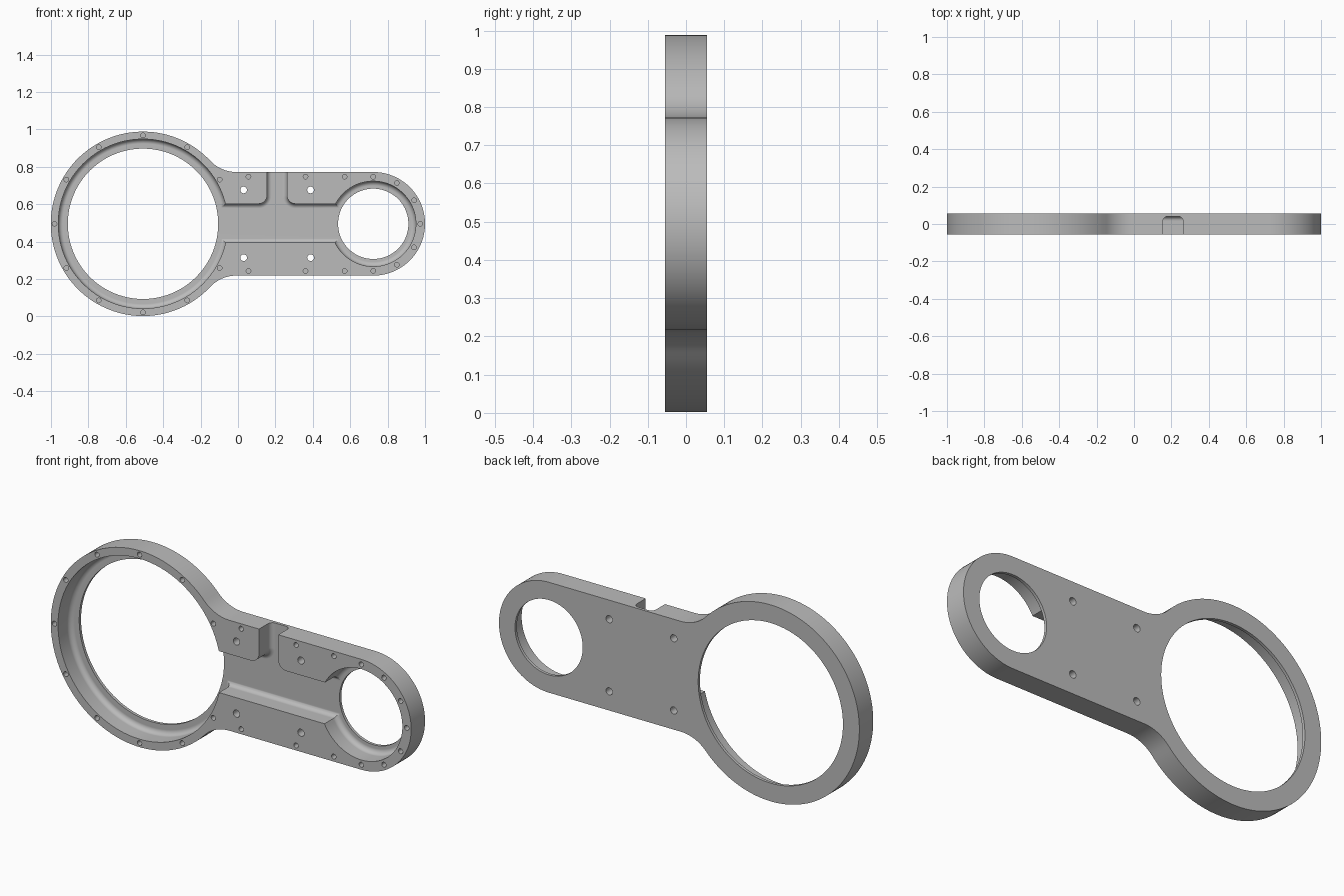
import bpy, bmesh, math

if "Cube" in bpy.data.objects:
    bpy.data.objects.remove(bpy.data.objects["Cube"])

FRONT, BACK, FLOOR = -0.055, 0.055, 0.04
ZC = 0.495                          # height of the symmetry axis
BIG, SMALL = (-0.508, ZC), (0.723, ZC)
BIG_R, SMALL_R = 0.493, 0.277


def arc(c, r, a0, a1, n):
    """Points on an arc in the x-z plane, angles in degrees."""
    return [(c[0] + r * math.cos(math.radians(a0 + (a1 - a0) * i / n)),
             c[1] + r * math.sin(math.radians(a0 + (a1 - a0) * i / n)))
            for i in range(n + 1)]


def circle(c, r, n):
    return arc(c, r, 0, 360, n)[:-1]


def prisms(name, outlines, y0, y1, fillet=0):
    """Extrude x-z outlines along y, with an optional round on the y1 rim."""
    bm = bmesh.new()
    for pts in outlines:
        face = bm.faces.new([bm.verts.new((x, y0, z)) for x, z in pts])
        new = bmesh.ops.extrude_face_region(bm, geom=[face])["geom"]
        for v in new:
            if isinstance(v, bmesh.types.BMVert):
                v.co.y = y1
        if fillet:
            rim = [e for e in new if isinstance(e, bmesh.types.BMEdge)]
            bmesh.ops.bevel(bm, geom=rim, offset=fillet, segments=5,
                            profile=0.5, affect='EDGES')
    bmesh.ops.recalc_face_normals(bm, faces=bm.faces[:])
    mesh = bpy.data.meshes.new(name)
    bm.to_mesh(mesh)
    bm.free()
    ob = bpy.data.objects.new(name, mesh)
    bpy.context.collection.objects.link(ob)
    return ob


def cut(body, cutter):
    cutter.hide_render = True
    mod = body.modifiers.new(cutter.name, 'BOOLEAN')
    mod.operation, mod.solver, mod.object = 'DIFFERENCE', 'EXACT', cutter
    bpy.context.view_layer.objects.active = body
    bpy.ops.object.modifier_apply(modifier=mod.name)
    bpy.data.objects.remove(cutter)


# Body outline: big ring, concave neck fillets, rounded small end
neck_r = 0.19
dz = SMALL_R + neck_r
dx = math.sqrt((BIG_R + neck_r) ** 2 - dz ** 2)
a = math.degrees(math.atan2(dz, dx))
upper, lower = (BIG[0] + dx, ZC + dz), (BIG[0] + dx, ZC - dz)
outline = (arc(BIG, BIG_R, a, 360 - a, 96)
           + arc(lower, neck_r, 180 - a, 90, 10)[1:]
           + arc(SMALL, SMALL_R, -90, 90, 48)
           + arc(upper, neck_r, 270, 180 + a, 10)[:-1])
body = prisms("housing_plate", [outline], FRONT, BACK)

# Counterbores with rounded floor edges
for c, r in ((BIG, 0.453), (SMALL, 0.228)):
    cut(body, prisms("counterbore", [circle(c, r, 96)], -0.2, FLOOR, 0.025))

# Channel between the bores, with a side slot through the top edge
x0, x1, z0, z1, cr = 0.155, 0.262, 0.394, 0.602, 0.045
channel = ([(-0.3, z0), (0.7, z0), (0.7, z1)]
           + arc((x1 + cr, z1 + cr), cr, 270, 180, 8)
           + [(x1, 1.0), (x0, 1.0)]
           + arc((x0 - cr, z1 + cr), cr, 0, -90, 8)
           + [(-0.3, z1)])
cut(body, prisms("channel", [channel], -0.2, FLOOR + 0.0007, 0.025))

# Through bores
cut(body, prisms("bores", [circle(BIG, 0.402, 96), circle(SMALL, 0.188, 96)],
                 -0.2, 0.2))

# Four through mounting holes
cut(body, prisms("mounting_holes",
                 [circle((x, ZC + s * 0.181), 0.018, 20)
                  for x in (0.03, 0.388) for s in (-1, 1)], -0.2, 0.2))

# Blind screw holes around the rim
spots = [arc(BIG, 0.473, d, d, 1)[0] for d in range(30, 331, 30)]
spots += [arc(SMALL, 0.252, d, d, 1)[0] for d in range(-90, 91, 30)]
spots += [(x, ZC + s * 0.252) for x in (0.056, 0.361, 0.57) for s in (-1, 1)]
cut(body, prisms("screw_holes", [circle(p, 0.0125, 16) for p in spots],
                 -0.2, 0.0))

# Grey metal, smooth curves with crisp edges
metal = bpy.data.materials.new("grey metal")
metal.diffuse_color = (0.5, 0.5, 0.5, 1)
metal.use_nodes = True
metal.node_tree.nodes["Principled BSDF"].inputs["Base Color"].default_value = metal.diffuse_color
body.data.materials.clear()
body.data.materials.append(metal)
bpy.ops.object.select_all(action='DESELECT')
body.select_set(True)
bpy.context.view_layer.objects.active = body
bpy.ops.object.shade_smooth_by_angle(angle=math.radians(30))
mod = body.modifiers.new("even_shading", 'WEIGHTED_NORMAL')
mod.keep_sharp = True
